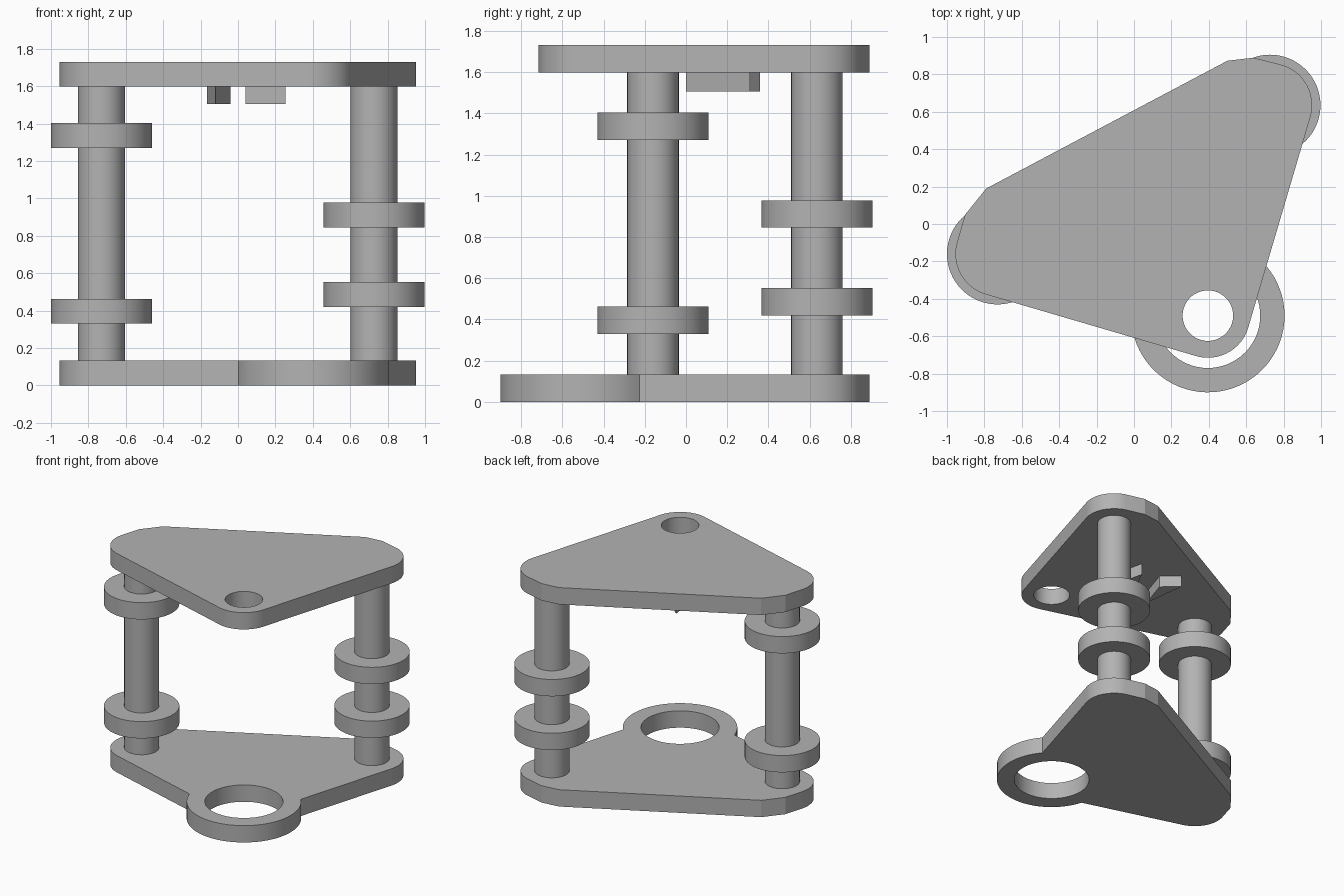
import bpy
import bmesh
import math

cube = bpy.data.objects.get("Cube")
if cube:
    bpy.data.objects.remove(cube, do_unlink=True)

grey = bpy.data.materials.new("plain grey")
grey.use_nodes = True
COLOUR = (0.45, 0.45, 0.45, 1)
grey.diffuse_color = COLOUR
grey.node_tree.nodes["Principled BSDF"].inputs["Base Color"].default_value = COLOUR

# Shared axes of the two posts and the front opening
LEFT, RIGHT, FRONT = (-0.73, -0.16), (0.727, 0.635), (0.395, -0.49)
THICK, HEIGHT = 0.133, 1.73
EDGE = 0.225


def arc(centre, radius, start, end, steps):
    """Points along an arc, angles in degrees."""
    angles = [math.radians(start + (end - start) * i / steps) for i in range(steps + 1)]
    return [(centre[0] + radius * math.cos(a), centre[1] + radius * math.sin(a)) for a in angles]


def circle(centre, radius):
    return arc(centre, radius, 0, 360, 64)[:-1]


def prism(name, loops, z0, z1):
    """Flat outline with optional holes, extruded upward."""
    curve = bpy.data.curves.new(name, "CURVE")
    curve.dimensions = "2D"
    curve.fill_mode = "BOTH"
    curve.extrude = (z1 - z0) / 2
    for loop in loops:
        spline = curve.splines.new("POLY")
        spline.points.add(len(loop) - 1)
        for point, (x, y) in zip(spline.points, loop):
            point.co = (x, y, 0, 1)
        spline.use_cyclic_u = True
    source = bpy.data.objects.new(name + "_outline", curve)
    bpy.context.collection.objects.link(source)
    graph = bpy.context.evaluated_depsgraph_get()
    mesh = bpy.data.meshes.new_from_object(source.evaluated_get(graph))
    bpy.data.objects.remove(source, do_unlink=True)

    # Weld caps to walls and set the part at its height
    bm = bmesh.new()
    bm.from_mesh(mesh)
    bmesh.ops.remove_doubles(bm, verts=bm.verts, dist=0.0005)
    bmesh.ops.recalc_face_normals(bm, faces=bm.faces)
    bmesh.ops.translate(bm, verts=bm.verts, vec=(0, 0, (z0 + z1) / 2))
    bm.to_mesh(mesh)
    bm.free()
    mesh.materials.clear()
    mesh.materials.append(grey)
    obj = bpy.data.objects.new(name, mesh)
    bpy.context.collection.objects.link(obj)
    bpy.ops.object.select_all(action="DESELECT")
    obj.select_set(True)
    bpy.context.view_layer.objects.active = obj
    bpy.ops.object.shade_smooth_by_angle(angle=math.radians(20))
    return obj


def plate_outline(nose_radius):
    """Rounded triangle; a nose wider than the edge offset swells into a ring."""
    swell = math.degrees(math.acos(EDGE / nose_radius))
    return ([(-0.79, 0.19), (-0.903, 0.05)]
            + arc(LEFT, EDGE, 165, 253.6, 14)
            + arc(FRONT, nose_radius, 253.6 - swell, 343.6 + swell, 40)
            + arc(RIGHT, EDGE, -16.4, 72, 14)
            + [(0.64, 0.889), (0.5, 0.873)])


# Plates with their round openings
prism("bottom_plate", [plate_outline(0.41), circle(FRONT, 0.28)], 0, THICK)
prism("top_plate", [plate_outline(EDGE), circle(FRONT, 0.135)], HEIGHT - THICK, HEIGHT)

# Posts, each with two collars
for side, axis, heights in (("left", RIGHT, (0.42, 0.845)), ("right", LEFT, (0.33, 1.27))):
    prism(side + "_post", [circle(axis, 0.125)], THICK - 0.02, HEIGHT - THICK + 0.02)
    for level, z in zip(("lower", "upper"), heights):
        prism(f"{side}_{level}_collar", [circle(axis, 0.27)], z, z + THICK)

# Small lugs under the top plate
LUGS = {
    "right_lug": [(-0.12, 0.0), (-0.04, 0.25), (-0.165, 0.36)],
    "left_lug": [(0.04, 0.02), (0.255, 0.0), (0.18, 0.31)],
}
for name, outline in LUGS.items():
    prism(name, [outline], 1.505, HEIGHT - THICK + 0.01)
